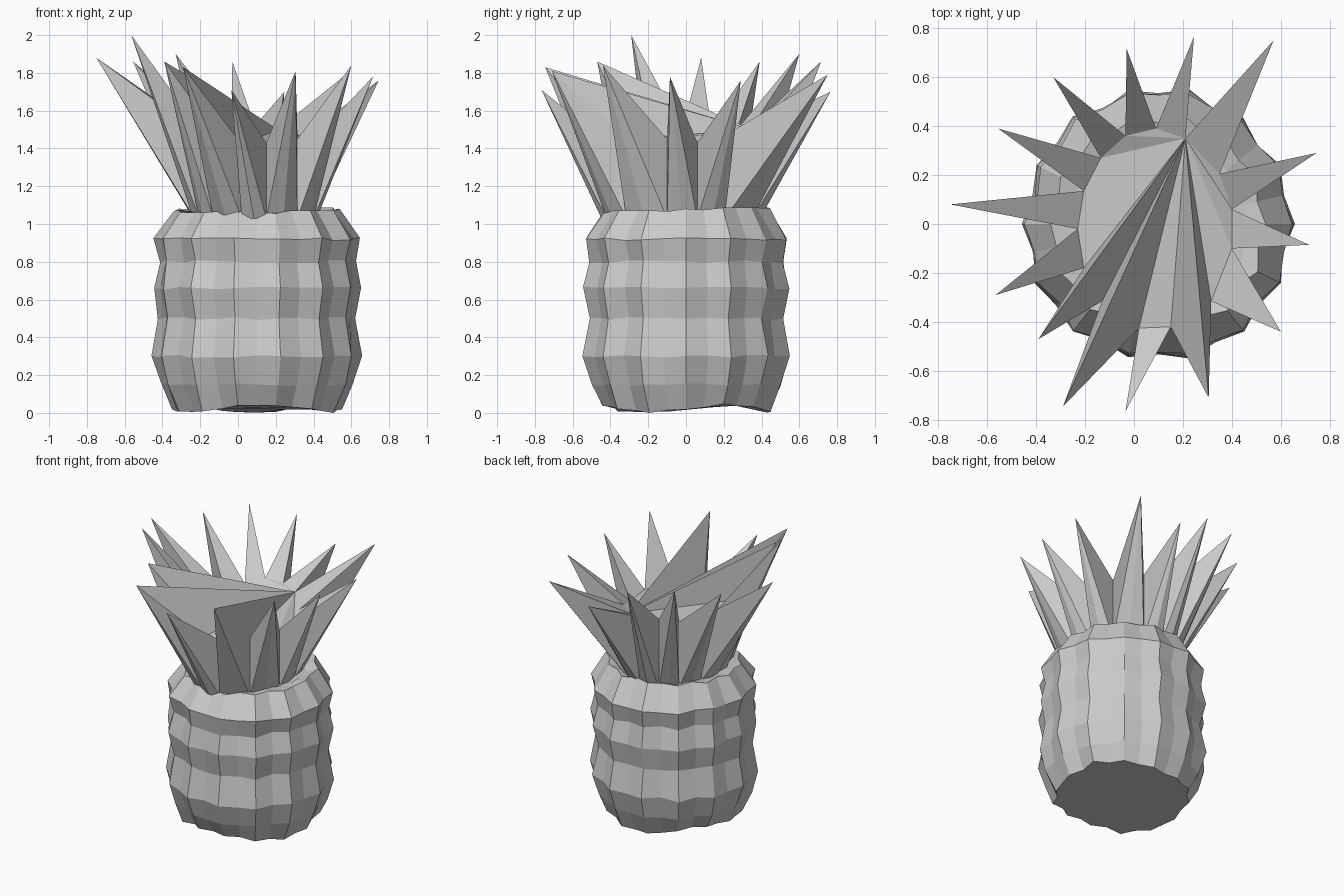
import bpy, math, random

if "Cube" in bpy.data.objects:
    bpy.data.objects.remove(bpy.data.objects["Cube"])

random.seed(4)
CX, SIDES = 0.10, 28


def make_object(name, verts, faces):
    mesh = bpy.data.meshes.new(name)
    mesh.from_pydata(verts, [], faces)
    mesh.update()
    obj = bpy.data.objects.new(name, mesh)
    bpy.context.collection.objects.link(obj)
    return obj


# Fruit body: knobbly low-poly barrel (radius, height per ring)
profile = [(0.44, 0.035), (0.50, 0.15), (0.54, 0.30), (0.508, 0.50),
           (0.538, 0.66), (0.508, 0.80), (0.532, 0.92), (0.43, 1.075), (0.36, 1.06)]
column = [0.014 * (-1) ** i + random.uniform(-0.006, 0.006) for i in range(SIDES)]
verts = []
for k, (r, z) in enumerate(profile):
    for i in range(SIDES):
        a = math.tau * i / SIDES
        rr = r + column[i] * (0.5 if k == 8 else 1) + random.uniform(-0.008, 0.008)
        zz = z + random.uniform(-0.008, 0.008)
        if k == 0:
            zz += 0.02 * math.sin(3 * a)
        if k == 7:
            zz += 0.012 * math.sin(a)
        verts.append((CX + rr * math.cos(a), rr * math.sin(a), zz))
lowest = min(v[2] for v in verts)
verts = [(x, y, z - lowest if z < 0.1 else z) for x, y, z in verts]
faces = [tuple(reversed(range(SIDES)))]
for k in range(len(profile) - 1):
    for i in range(SIDES):
        j = (i + 1) % SIDES
        a, b = k * SIDES, (k + 1) * SIDES
        faces.append((a + i, a + j, b + j, b + i))
faces.append(tuple(range((len(profile) - 1) * SIDES, len(profile) * SIDES)))
make_object("fruit_body", verts, faces)

# Leaf crown: valleys and leaf tips, clockwise seen from above
valleys = [(0.21, 0.35, 1.5), (0.35, 0.205, 1.47), (0.40, 0.06, 1.43), (0.40, -0.10, 1.45),
           (0.315, -0.315, 1.45), (0.15, -0.42, 1.43), (0.02, -0.425, 1.42),
           (-0.13, -0.315, 1.5), (-0.205, -0.18, 1.5), (-0.23, -0.02, 1.5),
           (-0.205, 0.135, 1.5), (-0.135, 0.27, 1.5), (-0.035, 0.36, 1.53), (0.09, 0.39, 1.52)]
tips = [(0.57, 0.75, 1.79), (0.745, 0.29, 1.76), (0.715, -0.085, 1.78), (0.60, -0.44, 1.84),
        (0.305, -0.71, 1.81), (-0.035, -0.765, 1.71), (-0.29, -0.745, 1.83),
        (-0.39, -0.47, 1.86), (-0.565, -0.29, 2.0), (-0.75, 0.08, 1.88),
        (-0.555, 0.39, 1.86), (-0.33, 0.60, 1.90), (-0.03, 0.715, 1.86), (0.245, 0.765, 1.70)]
n = len(tips)
BASE = 1.03
roots = [(x, y, BASE) for x, y, z in valleys]
ridges = []
for i in range(n):
    p, q = valleys[i], valleys[(i + 1) % n]
    mx, my = (p[0] + q[0]) / 2 - CX, (p[1] + q[1]) / 2
    ridges.append((CX + mx * 1.06, my * 1.06, BASE))
verts = valleys + tips + roots + ridges
faces, rim = [], []
for i in range(n):
    j = (i + 1) % n
    # outer sides of one leaf
    faces += [(i, n + i, 2 * n + i), (n + i, 3 * n + i, 2 * n + i),
              (n + i, j, 2 * n + j), (n + i, 2 * n + j, 3 * n + i)]
    rim.append(i)
    if i in (4, 6, 7):
        rim.append(n + i)
    else:
        faces.append((i, j, n + i))
# top skin fanned from one back valley
faces += [(0, rim[k + 1], rim[k]) for k in range(1, len(rim) - 1)]
# base
floor = [v for i in range(n) for v in (2 * n + i, 3 * n + i)]
faces.append(tuple(floor))
make_object("leaf_crown", verts, faces)
